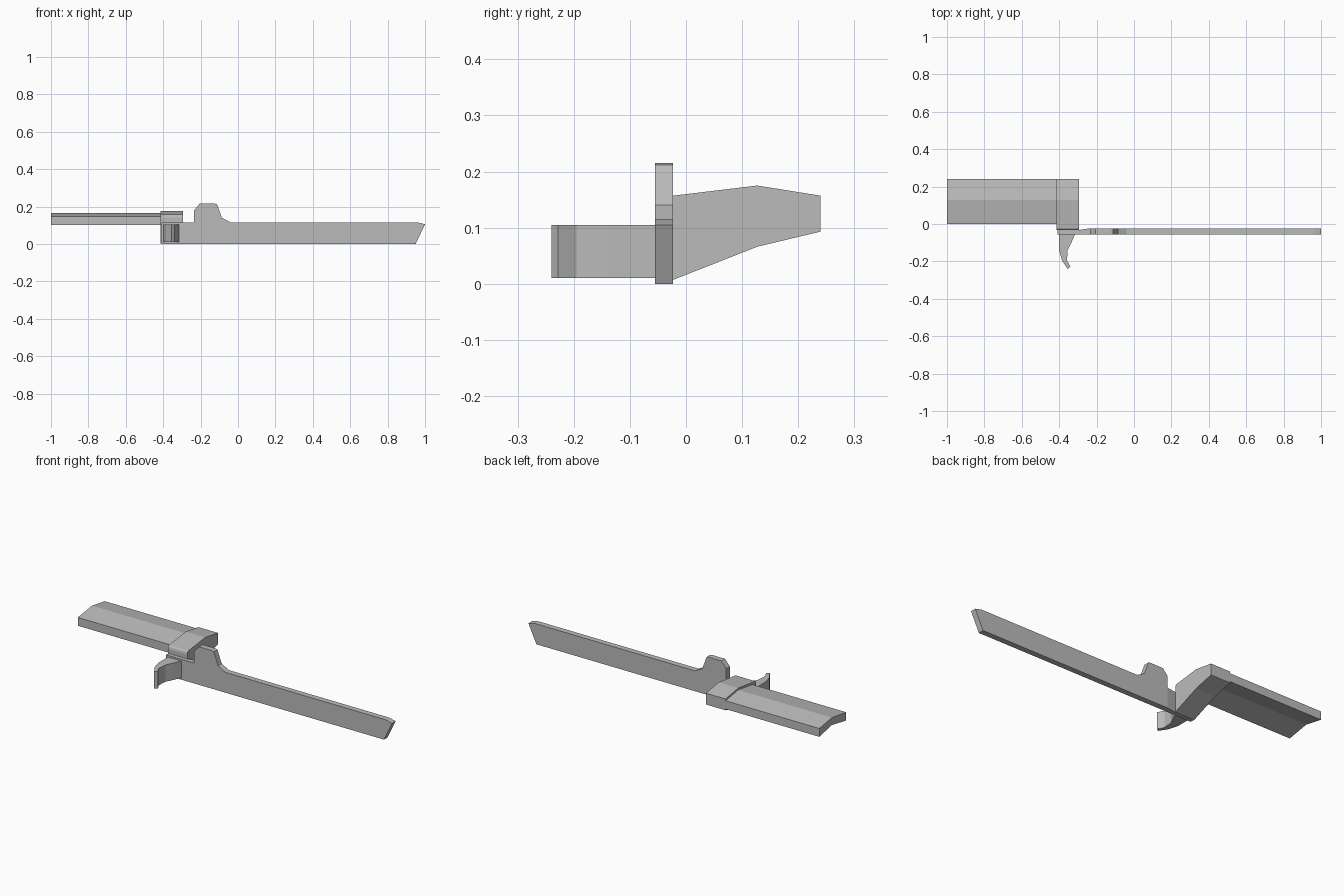
import bpy
import bmesh
from mathutils import Vector

cube = bpy.data.objects.get("Cube")
if cube:
    bpy.data.objects.remove(cube, do_unlink=True)

grey = bpy.data.materials.new("plain grey")
grey.use_nodes = True
colour = (0.5, 0.5, 0.5, 1)
grey.diffuse_color = colour
grey.node_tree.nodes["Principled BSDF"].inputs["Base Color"].default_value = colour


def extrude(name, profile, axis, start, end):
    """Extrude a closed 2D profile along the given axis."""
    def place(a, b):
        return {"x": (start, a, b), "y": (a, start, b), "z": (a, b, start)}[axis]

    bm = bmesh.new()
    face = bm.faces.new([bm.verts.new(place(a, b)) for a, b in profile])
    grown = bmesh.ops.extrude_face_region(bm, geom=[face])
    shift = Vector([end - start if c == axis else 0 for c in "xyz"])
    moved = [v for v in grown["geom"] if isinstance(v, bmesh.types.BMVert)]
    bmesh.ops.translate(bm, vec=shift, verts=moved)
    bmesh.ops.recalc_face_normals(bm, faces=bm.faces)
    mesh = bpy.data.meshes.new(name)
    bm.to_mesh(mesh)
    bm.free()
    mesh.materials.append(grey)
    obj = bpy.data.objects.new(name, mesh)
    bpy.context.collection.objects.link(obj)
    return obj


# Long flat bar with a raised tab and a slanted tip
extrude("long_bar", [(-0.235, 0), (0.95, 0), (1, 0.105), (0.96, 0.115),
                     (-0.04, 0.115), (-0.086, 0.14), (-0.112, 0.212),
                     (-0.125, 0.215), (-0.205, 0.215), (-0.235, 0.18)],
        "y", -0.055, -0.023)

# Thinner end of the bar that joins the collar
extrude("bar_mount", [(-0.41, -0.055), (-0.235, -0.055), (-0.235, -0.023),
                      (-0.3, -0.033), (-0.41, -0.033)], "z", 0, 0.115)

# Hooked finger lever in front of the mount
extrude("finger_lever", [(-0.4, -0.055), (-0.4, -0.14), (-0.385, -0.195),
                         (-0.355, -0.24), (-0.34, -0.228), (-0.358, -0.195),
                         (-0.355, -0.14), (-0.335, -0.1), (-0.315, -0.055)],
        "z", 0.01, 0.105)

# Collar that carries the cover, with a rounded front edge
extrude("collar", [(-0.033, 0.003), (-0.033, 0.14), (-0.03, 0.151),
                   (-0.023, 0.157), (0.127, 0.175), (0.24, 0.157),
                   (0.24, 0.093), (0.127, 0.066)], "x", -0.415, -0.293)

# Bent cover slab with a ridge and a hollowed underside
extrude("ridged_cover", [(0, 0.1), (0, 0.147), (0.127, 0.165), (0.24, 0.147),
                         (0.24, 0.1), (0.127, 0.123)], "x", -1, -0.415)
